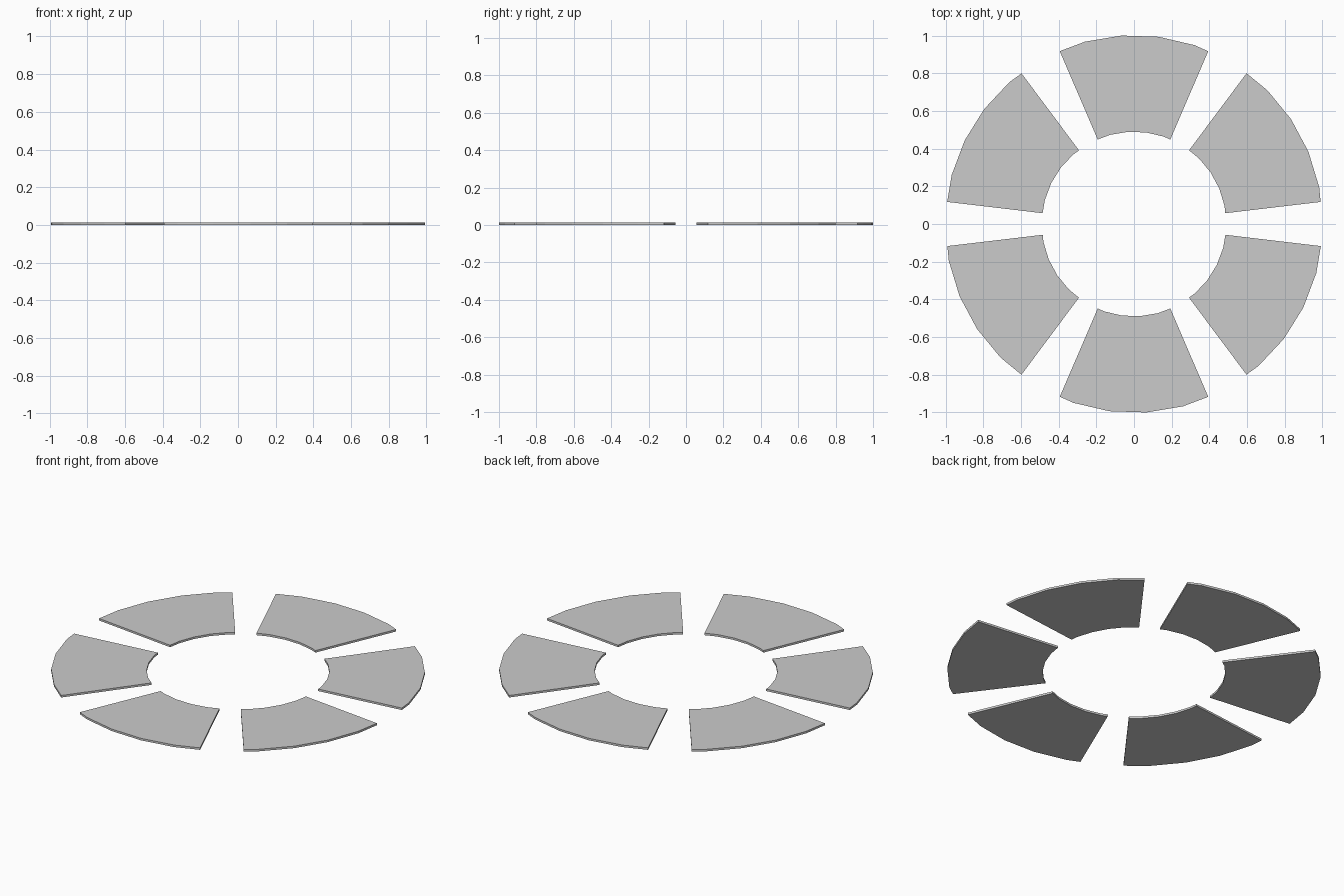
import bpy, bmesh
from math import radians, cos, sin

if "Cube" in bpy.data.objects:
    bpy.data.objects.remove(bpy.data.objects["Cube"])

OUTER, INNER, THICK = 1.002, 0.49, 0.012
STEP = 11.25                       # facet angle of the 32-sided ring
START, END = 6.75, 53.25           # angular span of one segment


def ring_point(r, deg):
    """Point on the 32-sided polygon at the given angle."""
    off = deg % STEP - STEP / 2
    rr = r * cos(radians(STEP / 2)) / cos(radians(off))
    return (rr * cos(radians(deg)), rr * sin(radians(deg)), 0)


# One flat segment: outer arc, then inner arc back, extruded up
angles = [START] + [STEP * i for i in range(1, 5)] + [END]
bm = bmesh.new()
outer = [bm.verts.new(ring_point(OUTER, a)) for a in angles]
inner = [bm.verts.new(ring_point(INNER, a)) for a in angles]
for i in range(len(angles) - 1):
    bm.faces.new((inner[i], outer[i], outer[i + 1], inner[i + 1]))
ext = bmesh.ops.extrude_face_region(bm, geom=bm.faces[:])
top = [v for v in ext["geom"] if isinstance(v, bmesh.types.BMVert)]
bmesh.ops.translate(bm, verts=top, vec=(0, 0, THICK))
bmesh.ops.recalc_face_normals(bm, faces=bm.faces)
mesh = bpy.data.meshes.new("ring_segment")
bm.to_mesh(mesh)
bm.free()

# Six segments around the centre
for k in range(6):
    seg = bpy.data.objects.new(f"ring_segment_{k + 1}", mesh)
    seg.rotation_euler.z = radians(60 * k)
    bpy.context.collection.objects.link(seg)
